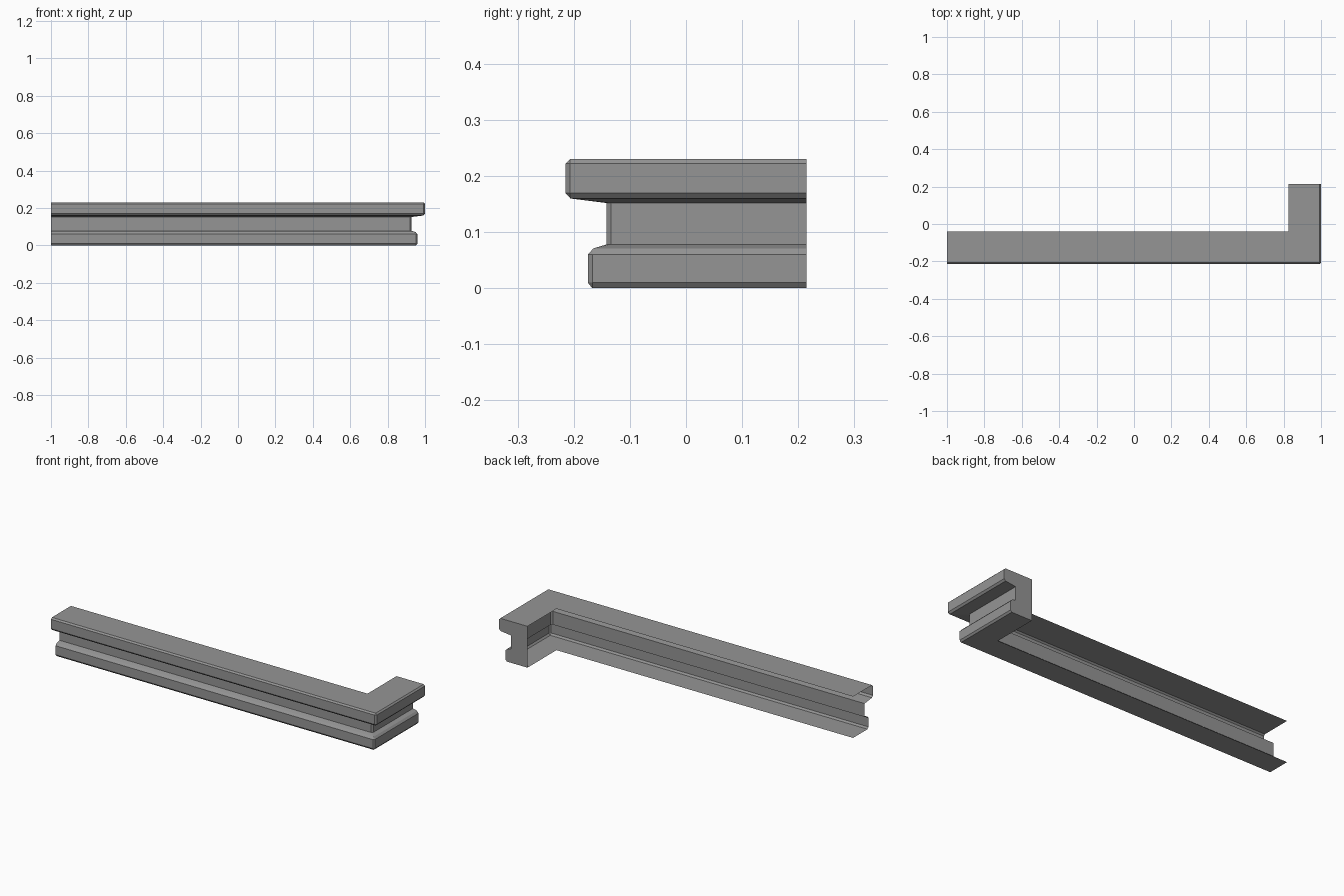
import bpy, bmesh

if "Cube" in bpy.data.objects:
    bpy.data.objects.remove(bpy.data.objects["Cube"], do_unlink=True)

# Single stone colour
stone = bpy.data.materials.new("grey_stone")
stone.use_nodes = True
colour = (0.3, 0.3, 0.3, 1)
stone.diffuse_color = colour
stone.node_tree.nodes["Principled BSDF"].inputs["Base Color"].default_value = colour

# Cornice section: outward distance, height, corner chamfer
CH = 0.008
profile = [
    (0.04, 0.23, 0), (0.207, 0.23, 0),                # top slab
    (0.215, 0.222, CH), (0.215, 0.17, CH), (0.206, 0.16, 0),
    (0.142, 0.152, CH), (0.142, 0.078, CH),           # recessed band
    (0.165, 0.071, 0), (0.175, 0.06, CH),             # lower slab
    (0.175, 0.01, CH), (0.167, 0, 0), (0.04, 0, 0),
]
LEFT_END, BACK_END, CORNER = -1.0, 0.215, 0.785


def sweep_round_corner(name):
    """Carry the section along the front, round the corner and to the back."""
    bm = bmesh.new()
    rows = []
    for d, z, c in profile:
        path = [(LEFT_END, -d), (CORNER + d - c, -d),
                (CORNER + d, c - d), (CORNER + d, BACK_END)]
        rows.append([bm.verts.new((x, y, z)) for x, y in path])
    for upper, lower in zip(rows, rows[1:]):
        for i in range(3):
            bm.faces.new((upper[i], lower[i], lower[i + 1], upper[i + 1]))
    # Closed end of the short return; the inner side and left end stay open
    bm.faces.new([row[-1] for row in rows])
    bmesh.ops.remove_doubles(bm, verts=bm.verts[:], dist=0.0001)
    bmesh.ops.recalc_face_normals(bm, faces=bm.faces[:])
    # Face the top slab upward
    bm.normal_update()
    top = max(bm.faces, key=lambda f: f.calc_center_median().z)
    if top.normal.z < 0:
        bmesh.ops.reverse_faces(bm, faces=bm.faces[:])
    mesh = bpy.data.meshes.new(name)
    bm.to_mesh(mesh)
    bm.free()
    mesh.materials.append(stone)
    obj = bpy.data.objects.new(name, mesh)
    bpy.context.collection.objects.link(obj)
    return obj


sweep_round_corner("corner_cornice")
